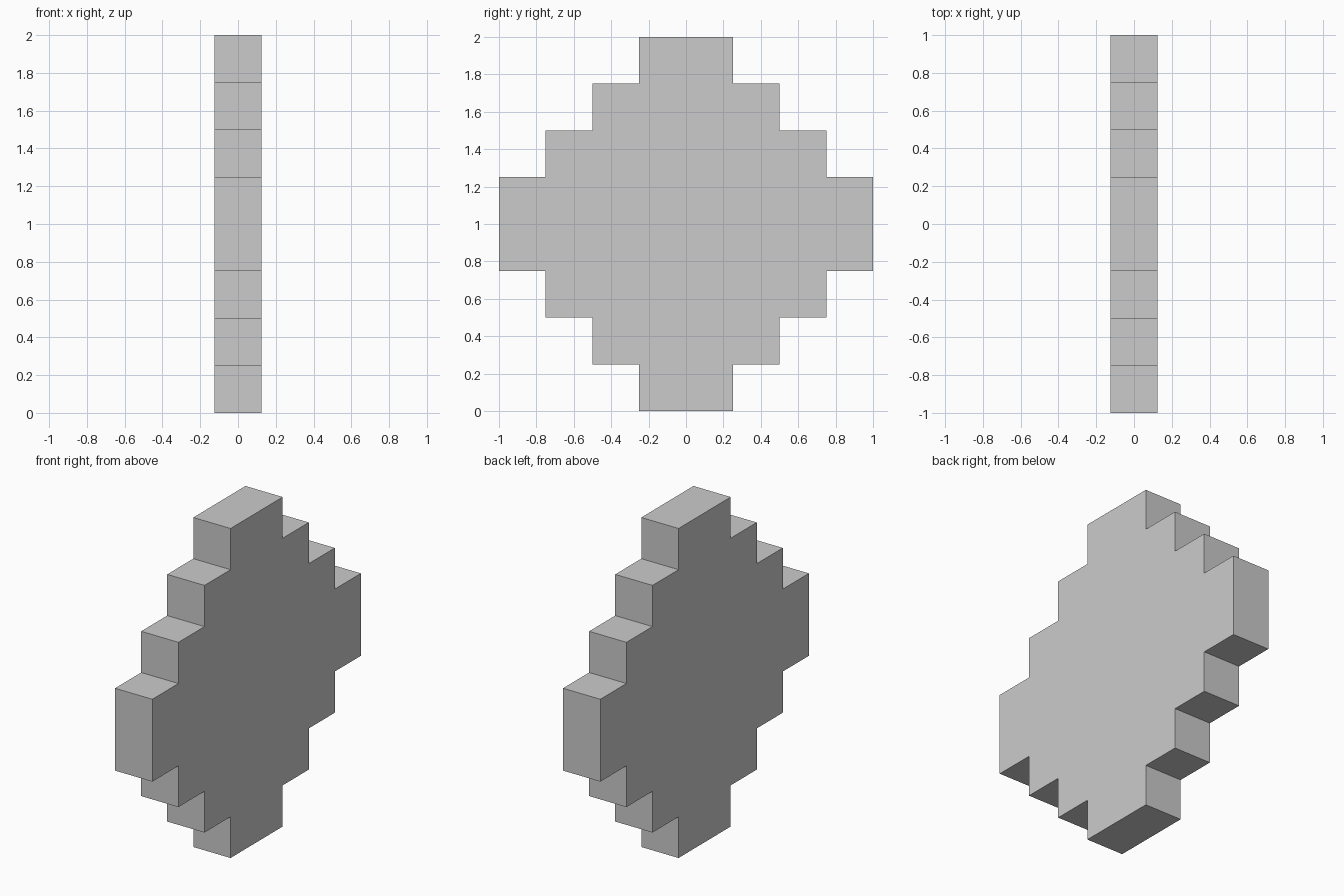
import bpy
import bmesh

if "Cube" in bpy.data.objects:
    bpy.data.objects.remove(bpy.data.objects["Cube"])

STEP = 0.25        # size of one stair step
THICKNESS = 0.25   # plate depth along x
CENTRE_Z = 1.0

# Stepped outline of one quadrant, from the top edge down to the side edge
quadrant = []
for i in range(1, 5):
    y = i * STEP
    if i > 1:
        quadrant.append((y, (5 - i + 1) * STEP - STEP))
    else:
        quadrant.append((y, 4 * STEP))
    if i < 4:
        quadrant.append((y, (4 - i) * STEP))

# Mirror the quadrant around to close the diamond outline
outline = (quadrant
           + [(y, -z) for y, z in reversed(quadrant)]
           + [(-y, -z) for y, z in quadrant]
           + [(-y, z) for y, z in reversed(quadrant)])

# Stepped diamond plate: one flat outline extruded along x
bm = bmesh.new()
verts = [bm.verts.new((-THICKNESS / 2, y, z + CENTRE_Z)) for y, z in outline]
face = bm.faces.new(verts)
result = bmesh.ops.extrude_face_region(bm, geom=[face], use_keep_orig=True)
moved = [g for g in result["geom"] if isinstance(g, bmesh.types.BMVert)]
bmesh.ops.translate(bm, verts=moved, vec=(THICKNESS, 0, 0))
bmesh.ops.recalc_face_normals(bm, faces=bm.faces)

mesh = bpy.data.meshes.new("stepped_diamond_plate")
bm.to_mesh(mesh)
bm.free()
plate = bpy.data.objects.new("stepped_diamond_plate", mesh)
bpy.context.collection.objects.link(plate)
